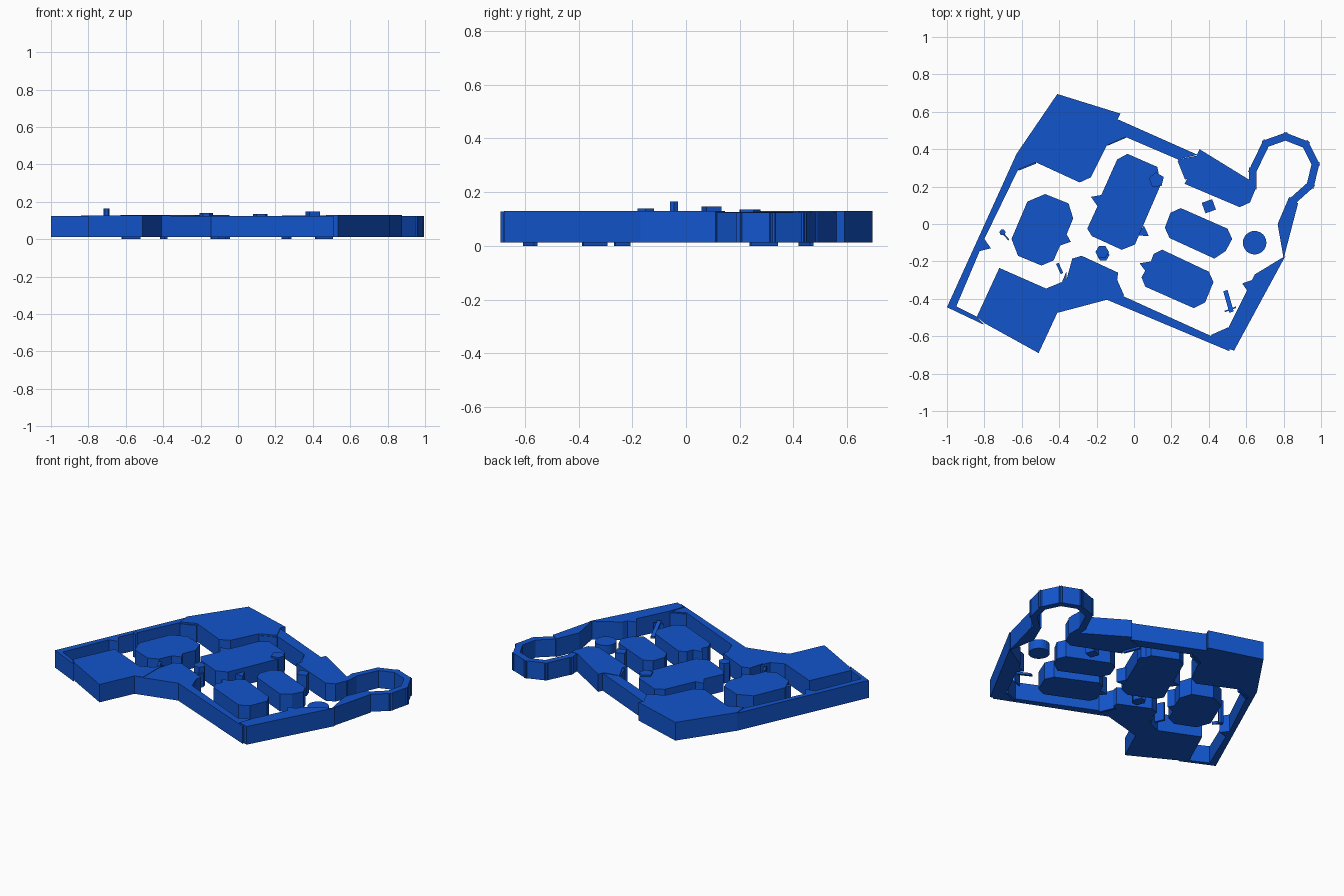
import bpy, bmesh, math
from mathutils import Vector

blue = bpy.data.materials.new("blue")
blue.diffuse_color = (0.006, 0.09, 0.6, 1)
LOW, TOP = 0.012, 0.125


def finish(name, bm):
    bmesh.ops.recalc_face_normals(bm, faces=bm.faces)
    mesh = bpy.data.meshes.new(name)
    bm.to_mesh(mesh)
    bm.free()
    mesh.materials.append(blue)
    obj = bpy.data.objects.new(name, mesh)
    bpy.context.collection.objects.link(obj)
    return obj


def prism(name, pts, z0=LOW, z1=TOP):
    bm = bmesh.new()
    face = bm.faces.new([bm.verts.new((x, y, z0)) for x, y in pts])
    ext = bmesh.ops.extrude_face_region(bm, geom=[face], use_keep_orig=True)
    verts = [v for v in ext["geom"] if isinstance(v, bmesh.types.BMVert)]
    bmesh.ops.translate(bm, verts=verts, vec=(0, 0, z1 - z0))
    return finish(name, bm)


def strip(name, a, b, width, z0=LOW, z1=TOP, extra=0.0):
    a, b = Vector(a), Vector(b)
    d = (b - a).normalized()
    n = Vector((-d.y, d.x)) * width / 2
    a, b = a - d * extra, b + d * extra
    return prism(name, [a - n, b - n, b + n, a + n], z0, z1)


def post(name, x, y, r, sides, turn, z0, z1):
    pts = [(x + r * math.cos(turn + i * math.tau / sides),
            y + r * math.sin(turn + i * math.tau / sides)) for i in range(sides)]
    return prism(name, pts, z0, z1)


# Outer wall sections, clockwise from the north-west
prism("northwest_block", [
    (-.41, .695), (-.072, .59), (-.088, .56), (-.045, .465), (-.145, .42),
    (-.23, .25), (-.29, .222), (-.525, .33), (-.62, .29), (-.628, .375)], z1=0.13)
prism("north_wall", [(-.088, .56), (.34, .37), (.235, .345), (-.045, .465)])
prism("northeast_block", [
    (.235, .345), (.335, .365), (.35, .40), (.615, .237), (.655, .235), (.655, .2),
    (.62, .115), (.565, .09), (.27, .215), (.285, .245)], z1=0.127)
prism("east_wall", [(.877, .11), (.80, -.185), (.768, .0), (.83, .145)], z1=0.13)
prism("southeast_wall", [
    (.81, -.17), (.535, -.677), (.47, -.655), (.50, -.565), (.605, -.355),
    (.578, -.318), (.63, -.30), (.645, -.27)], z1=0.13)
prism("south_wall", [(.51, -.68), (-.145, -.405), (-.06, -.385), (.415, -.60), (.51, -.56)])
prism("south_block", [
    (-.145, -.405), (-.41, -.475), (-.33, -.185), (-.28, -.17), (-.085, -.26),
    (-.09, -.30), (-.06, -.385)])
prism("southwest_block", [
    (-.51, -.69), (-.80, -.53), (-.84, -.495), (-.72, -.235), (-.47, -.345),
    (-.385, -.31), (-.36, -.25), (-.36, -.46), (-.41, -.475)], z1=0.128)
prism("southwest_wall", [(-1, -.445), (-.80, -.54), (-.84, -.495), (-.95, -.44)])
prism("west_wall", [
    (-1, -.445), (-.628, .375), (-.62, .29), (-.80, -.08), (-.765, -.13),
    (-.825, -.145), (-.95, -.44)])

# Ring of short straight walls
ring = [(.635, .2), (.635, .285), (.705, .43), (.81, .467), (.918, .425),
        (.97, .32), (.943, .208), (.85, .125)]
for i, (a, b) in enumerate(zip(ring, ring[1:])):
    strip(f"ring_wall_{i + 1}", a, b, 0.04, extra=0.016)

# Lower pieces closing the chamfered inner corners
corners = [((-.145, .425), (-.045, .468)), ((-.62, .292), (-.525, .33)),
           ((.24, .34), (.28, .24)), ((.415, -.60), (.505, -.56)),
           ((-.06, -.385), (-.1, -.295)), ((-.385, -.265), (-.41, -.21))]
for i, (a, b) in enumerate(corners):
    strip(f"corner_piece_{i + 1}", a, b, 0.015, 0, 0.12)

# Free-standing blocks
prism("west_island", [
    (-.475, .16), (-.35, .11), (-.325, .03), (-.36, -.055), (-.338, -.095),
    (-.395, -.115), (-.43, -.195), (-.495, -.222), (-.62, -.17), (-.655, -.08),
    (-.57, .12)])
prism("centre_island", [
    (-.035, .375), (.125, .305), (.143, .21), (.005, -.11), (-.065, -.138),
    (-.225, -.065), (-.25, -.025), (-.195, .095), (-.23, .145), (-.175, .155),
    (-.09, .345)])
prism("east_island", [
    (.25, .085), (.50, -.025), (.525, -.08), (.49, -.145), (.43, -.185),
    (.19, -.075), (.165, -.02), (.195, .06)])
prism("south_island", [
    (.15, -.137), (.40, -.255), (.425, -.31), (.38, -.42), (.32, -.45),
    (.06, -.335), (.04, -.285), (.06, -.25), (.03, -.21), (.09, -.20), (.105, -.16)])

# Small posts and props
post("round_platform", .645, -.10, .063, 24, 0, LOW, .072)
post("square_post", .40, .095, .042, 4, math.radians(65), LOW, .147)
post("five_sided_post", .12, .235, .042, 5, .4, LOW, .135)
post("six_sided_post", -.17, -.15, .036, 6, 0, LOW, .14)
post("six_sided_post_base", -.165, -.165, .034, 6, 0, LOW, .10)
post("triangle_post", .05, -.045, .036, 3, 1.5, LOW, .10)
post("thin_post", -.703, -.045, .017, 6, 0, LOW, .165)
strip("thin_post_foot", (-.70, -.05), (-.67, -.085), .008, LOW, .03)

# Leaning plank with a cross foot
plank = prism("leaning_plank", [(.477, -.36), (.50, -.352), (.533, -.467), (.51, -.475)], .03, .045)
for v in plank.data.vertices:
    v.co.z += max(0, -.355 - v.co.y) * 0.45
strip("plank_foot", (.485, -.468), (.545, -.445), .008, LOW, .085)
